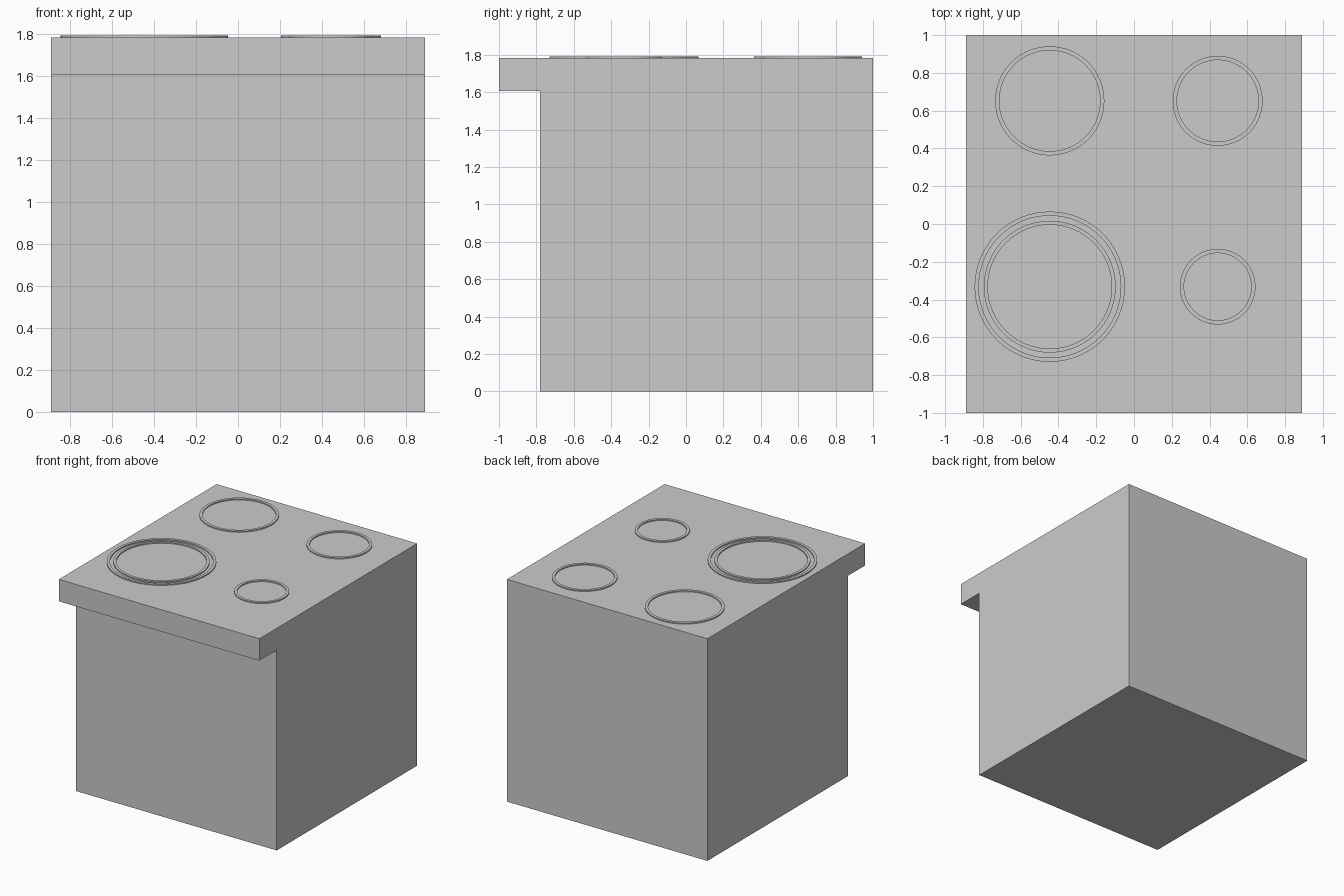
import bpy, bmesh
from math import cos, sin, tau

if "Cube" in bpy.data.objects:
    bpy.data.objects.remove(bpy.data.objects["Cube"])

HALF_W, TOP = 0.89, 1.782


def make_object(name, bm):
    bmesh.ops.recalc_face_normals(bm, faces=bm.faces)
    mesh = bpy.data.meshes.new(name)
    bm.to_mesh(mesh)
    bm.free()
    obj = bpy.data.objects.new(name, mesh)
    bpy.context.collection.objects.link(obj)
    return obj


def ring(name, x, y, outer, inner, z0=TOP, z1=1.791, sides=64):
    """Flat square-section ring, swept around its centre."""
    bm = bmesh.new()
    section = [(outer, z0), (outer, z1), (inner, z1), (inner, z0)]
    loops = [[bm.verts.new((x + r * cos(tau * i / sides), y + r * sin(tau * i / sides), z))
              for r, z in section] for i in range(sides)]
    for i in range(sides):
        a, b = loops[i], loops[(i + 1) % sides]
        for j in range(4):
            k = (j + 1) % 4
            bm.faces.new((a[j], b[j], b[k], a[k]))
    obj = make_object(name, bm)
    # smooth round walls, sharp rims
    bpy.ops.object.select_all(action='DESELECT')
    obj.select_set(True)
    bpy.context.view_layer.objects.active = obj
    bpy.ops.object.shade_smooth_by_angle()


# Stove body with front control panel overhang: side profile extruded in x
profile = [(-0.78, 0), (1, 0), (1, TOP), (-1, TOP), (-1, 1.606), (-0.78, 1.606)]
bm = bmesh.new()
side = bm.faces.new([bm.verts.new((-HALF_W, y, z)) for y, z in profile])
ext = bmesh.ops.extrude_face_region(bm, geom=[side], use_keep_orig=True)
moved = [v for v in ext["geom"] if isinstance(v, bmesh.types.BMVert)]
bmesh.ops.translate(bm, verts=moved, vec=(2 * HALF_W, 0, 0))
make_object("stove_body", bm)

# Burner rings on the cooktop
for name, x, y, outer, inner in [
    ("burner_back_left", -0.446, 0.652, 0.289, 0.267),
    ("burner_back_right", 0.443, 0.652, 0.238, 0.216),
    ("burner_front_right", 0.443, -0.332, 0.20, 0.178),
    ("burner_front_left_outer", -0.446, -0.332, 0.398, 0.376),
    ("burner_front_left_inner", -0.446, -0.332, 0.349, 0.328),
]:
    ring(name, x, y, outer, inner)
